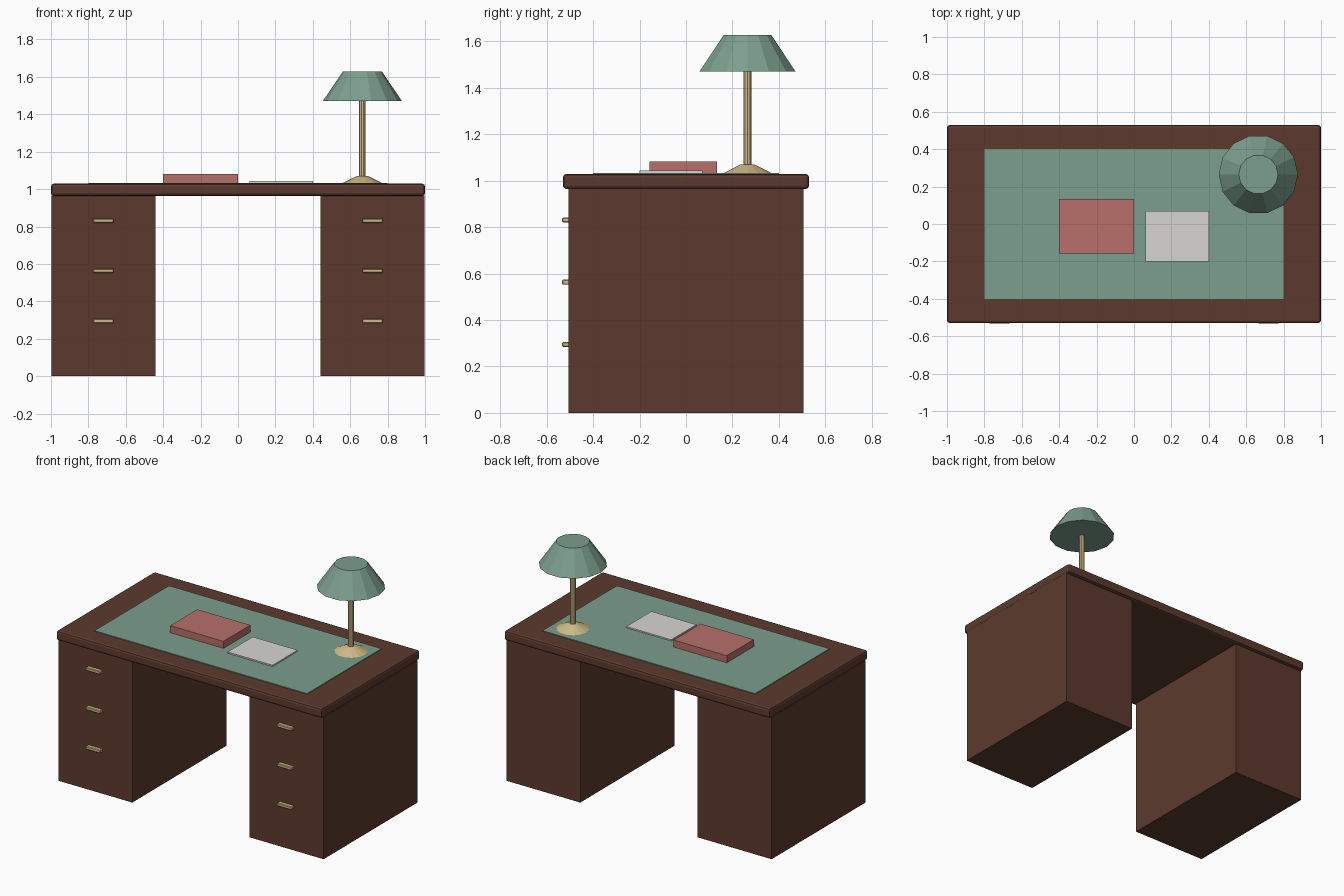
import bpy
from math import pi

old = bpy.data.objects.get("Cube")
if old:
    bpy.data.objects.remove(old, do_unlink=True)


def material(name, *rgb):
    linear = [((c / 255 + 0.055) / 1.055) ** 2.4 for c in rgb] + [1]
    mat = bpy.data.materials.new(name)
    mat.use_nodes = True
    mat.diffuse_color = linear
    mat.node_tree.nodes["Principled BSDF"].inputs["Base Color"].default_value = linear
    return mat


wood = material("dark wood", 92, 58, 46)
green = material("sage green", 124, 159, 142)
red = material("muted red", 184, 112, 106)
white = material("paper white", 217, 214, 209)
brass = material("pale brass", 207, 186, 136)


def box(name, mat, x, y, z, bevel=0, segments=1):
    """Box from (low, high) ranges on each axis, with an optional bevel."""
    ranges = (x, y, z)
    bpy.ops.mesh.primitive_cube_add(size=1, location=[sum(r) / 2 for r in ranges])
    obj = bpy.context.object
    obj.name = name
    obj.scale = [r[1] - r[0] for r in ranges]
    bpy.ops.object.transform_apply(location=False, rotation=False, scale=True)
    obj.data.materials.append(mat)
    if bevel:
        mod = obj.modifiers.new("bevel", 'BEVEL')
        mod.width = bevel
        mod.segments = segments
    return obj


def frustum(name, mat, sides, low_radius, high_radius, low, high):
    """Faceted lamp part standing on the lamp axis, with a corner towards +x."""
    bpy.ops.mesh.primitive_cone_add(
        vertices=sides, radius1=low_radius, radius2=high_radius, depth=high - low,
        location=(0.665, 0.265, (low + high) / 2), rotation=(0, 0, pi / 2))
    obj = bpy.context.object
    obj.name = name
    obj.data.materials.append(mat)
    return obj


# Desk top
box("desk_top", wood, (-1, 1), (-0.53, 0.53), (0.964, 1.029), 0.015, 2)

# Pedestals with three drawer handles each
for side, s in (("left", 1), ("right", -1)):
    box(side + "_pedestal", wood, sorted((s * 0.442, s * 0.998)), (-0.505, 0.505), (0, 0.966))
    for i in range(3):
        z = 0.295 + i * 0.268
        box(f"{side}_drawer_handle_{i + 1}", brass, sorted((s * 0.665, s * 0.775)),
            (-0.533, -0.503), (z - 0.011, z + 0.011), 0.004)

# Things lying on the desk
box("blotter", green, (-0.8, 0.8), (-0.4, 0.4), (1.026, 1.034))
box("book", red, (-0.4, 0), (-0.157, 0.133), (1.033, 1.082))
box("paper_stack", white, (0.062, 0.4), (-0.2, 0.07), (1.033, 1.043))

# Desk lamp
frustum("lamp_base", brass, 14, 0.105, 0.03, 1.033, 1.07)
frustum("lamp_pole", brass, 10, 0.018, 0.018, 1.06, 1.48)
frustum("lamp_shade", green, 14, 0.212, 0.105, 1.47, 1.628)
